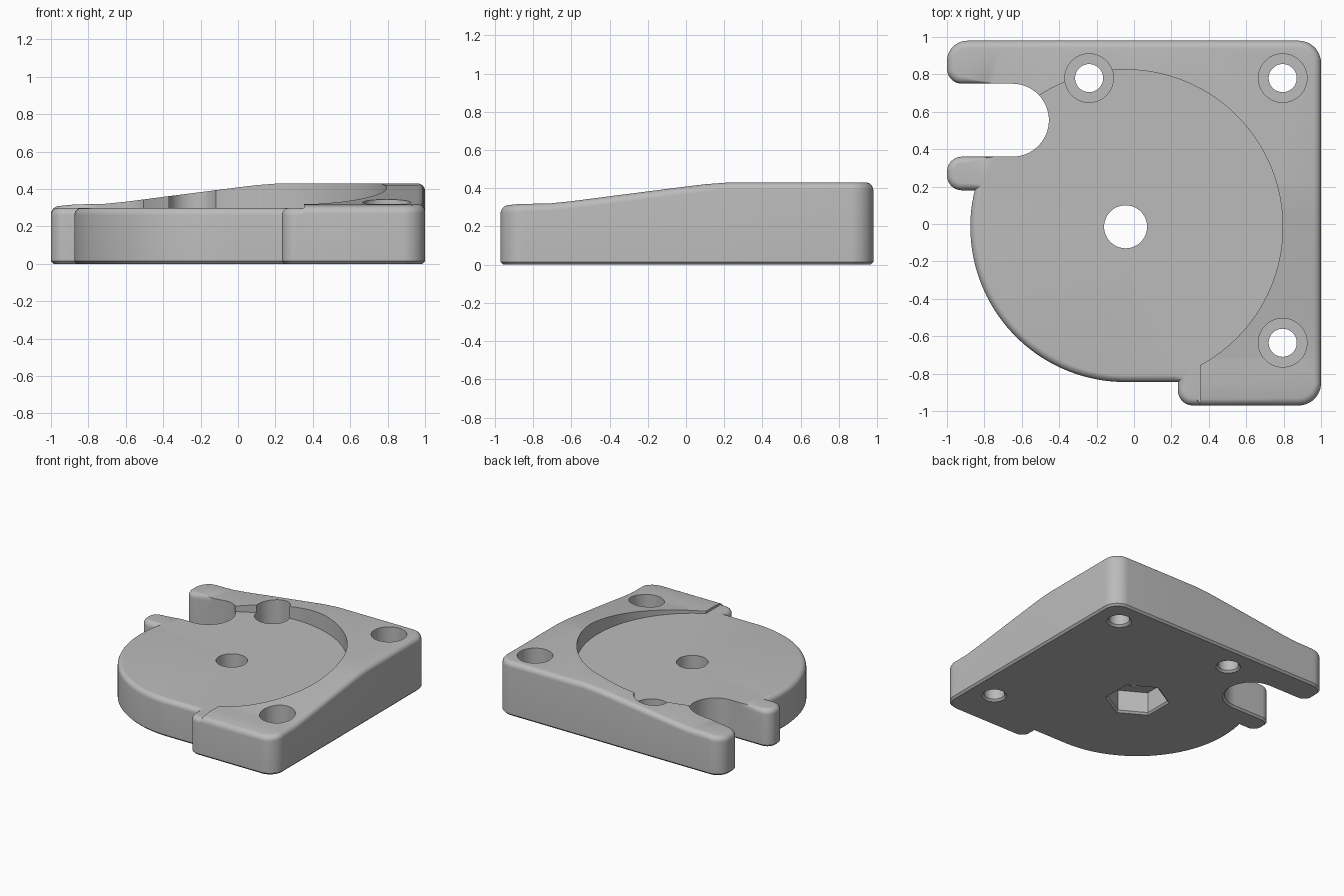
import bpy, bmesh
from math import sin, cos, pi, radians
from mathutils import Vector

cube = bpy.data.objects.get("Cube")
if cube:
    bpy.data.objects.remove(cube)

grey = bpy.data.materials.new("plain grey")
grey.use_nodes = True
colour = (0.5, 0.5, 0.5, 1)
grey.diffuse_color = colour
grey.node_tree.nodes["Principled BSDF"].inputs["Base Color"].default_value = colour

CENTRE = (-0.045, -0.015)
FLOOR, TOP, FILLET, CHAMFER = 0.3, 0.43, 0.04, 0.015


def arc(cx, cy, r, start, end, steps):
    return [Vector((cx + r * cos(radians(start + (end - start) * i / steps)),
                    cy + r * sin(radians(start + (end - start) * i / steps))))
            for i in range(steps + 1)]


def loft(name, loops):
    """Closed solid through a stack of equal counter-clockwise loops."""
    bm = bmesh.new()
    rings = [[bm.verts.new(p) for p in loop] for loop in loops]
    n = len(rings[0])
    for low, high in zip(rings, rings[1:]):
        for i in range(n):
            j = (i + 1) % n
            bm.faces.new((low[i], low[j], high[j], high[i]))
    bm.faces.new(rings[0][::-1])
    bm.faces.new(rings[-1])
    bm.normal_update()
    mesh = bpy.data.meshes.new(name)
    mesh.materials.append(grey)
    ob = bpy.data.objects.new(name, mesh)
    bpy.context.collection.objects.link(ob)
    return ob, bm


def finish(ob, bm):
    bm.normal_update()
    bm.to_mesh(ob.data)
    bm.free()
    ob.data.update()
    return ob


def turned(name, centre, profile, sides, turn=0):
    loops = [[(centre[0] + r * cos(turn + 2 * pi * i / sides),
               centre[1] + r * sin(turn + 2 * pi * i / sides), z)
              for i in range(sides)] for r, z in profile]
    return finish(*loft(name, loops))


# Plate outline, counter-clockwise: square corner, slotted prongs, round lobe
outline = (arc(0.88, -0.85, 0.12, -90, 0, 12) + arc(0.88, 0.86, 0.12, 0, 90, 12)
           + arc(-0.89, 0.87, 0.11, 90, 180, 12) + arc(-0.92, 0.83, 0.08, 180, 270, 10)
           + [Vector((-0.85, 0.75)), Vector((-0.75, 0.75))]
           + arc(-0.65, 0.555, 0.195, 90, -90, 32)
           + [Vector((-0.75, 0.36)), Vector((-0.85, 0.36))]
           + arc(-0.92, 0.28, 0.08, 90, 180, 10) + arc(-0.92, 0.26, 0.08, 180, 270, 10)
           + arc(*CENTRE, 0.83, 166.4, 270, 44)
           + [Vector((0.235, -0.845))] + arc(0.315, -0.89, 0.08, 180, 270, 10))


def inset(amount, z, keep_slot=False):
    loop, n = [], len(outline)
    for i, p in enumerate(outline):
        a = (p - outline[i - 1]).normalized()
        b = (outline[(i + 1) % n] - p).normalized()
        na, nb = Vector((-a.y, a.x)), Vector((-b.y, b.x))
        move = (na + nb) / max(1 + na.dot(nb), 0.3)
        # The slot keeps a sharp upper rim
        w = 1.0
        if keep_slot and 0.35 < p.y < 0.76 and p.x > -0.93:
            w = min(1, max(0, (-0.75 - p.x) / 0.17))
        q = p + move * amount * w
        loop.append((q.x, q.y, z))
    return loop


SLOPE = [(-1, 0.305), (-0.95, 0.31), (-0.87, 0.318), (-0.72, 0.32), (-0.6, 0.332),
         (-0.4, 0.358), (0, 0.409), (0.1, 0.421), (0.22, TOP), (1, TOP)]


def ramp(t):
    t = min(1, max(-1, t))
    for (a, za), (b, zb) in zip(SLOPE, SLOPE[1:]):
        if t <= b:
            return za + (zb - za) * (t - a) / (b - a)


def height(x, y):
    if (x < 0.345 and y < 0) or (x < -0.5 and y < 0.5):
        return FLOOR
    return min(ramp(x), ramp(y))


# Plate with chamfered base and rounded top edge, bent down along two slopes
loops = [inset(CHAMFER, 0), inset(0, CHAMFER)]
for k in range(7):
    a = k / 6 * pi / 2
    loops.append(inset(FILLET * (1 - cos(a)), TOP - FILLET * (1 - sin(a)), True))
plate, bm = loft("motor_mount_plate", loops)
cuts = [t for t, _ in SLOPE[1:-1]] + [-0.91, -0.8, -0.66, -0.5, 0.05, 0.16]
planes = [((t, 0, 0), (1, 0, 0)) for t in cuts + [0.34, 0.35]]
planes += [((0, t, 0), (0, 1, 0)) for t in cuts]
for co, no in planes:
    bmesh.ops.bisect_plane(bm, geom=bm.verts[:] + bm.edges[:] + bm.faces[:],
                           plane_co=co, plane_no=no, dist=1e-5)
for v in bm.verts:
    if v.co.z > 0.2:
        v.co.z += height(v.co.x, v.co.y) - TOP
bm.normal_update()
bmesh.ops.triangulate(bm, faces=bm.faces[:])
finish(plate, bm)

# Round recess, open towards the lobe
region = arc(*CENTRE, 0.84, -61.79, 145, 110) + [
    Vector((-1.2, 0.467)), Vector((-1.2, -1.2)), Vector((0.352, -1.2))]
cutters = [finish(*loft("recess_cutter", [[(p.x, p.y, z) for p in region]
                                         for z in (FLOOR - 0.0005, 1)]))]

# Counterbored screw holes
for c in ((-0.24, 0.78), (0.795, 0.78), (0.795, -0.635)):
    cutters.append(turned("screw_hole_cutter", c,
                          [(0.1, -0.01), (0.075, 0.015), (0.075, 0.14),
                           (0.13, 0.14), (0.13, 1)], 48))

# Centre bore with hexagonal nut pocket underneath
cutters.append(turned("nut_pocket_cutter", CENTRE,
                      [(0.245, -0.01), (0.22, 0.015), (0.22, 0.18)], 6, pi / 6))
cutters.append(turned("centre_bore_cutter", CENTRE, [(0.115, 0.1), (0.115, 1)], 48))

bpy.context.view_layer.objects.active = plate
for cutter in cutters:
    cutter.hide_render = True
    mod = plate.modifiers.new("cut", "BOOLEAN")
    mod.operation = "DIFFERENCE"
    mod.solver = "EXACT"
    mod.object = cutter
    # Use the simpler solver where the exact one leaves nothing
    graph = bpy.context.evaluated_depsgraph_get()
    if not plate.evaluated_get(graph).data.polygons:
        mod.solver = "FLOAT"
    bpy.ops.object.modifier_apply(modifier=mod.name)
    bpy.data.objects.remove(cutter)

bpy.ops.object.select_all(action="DESELECT")
plate.select_set(True)
bpy.ops.object.shade_smooth_by_angle(angle=radians(32))
